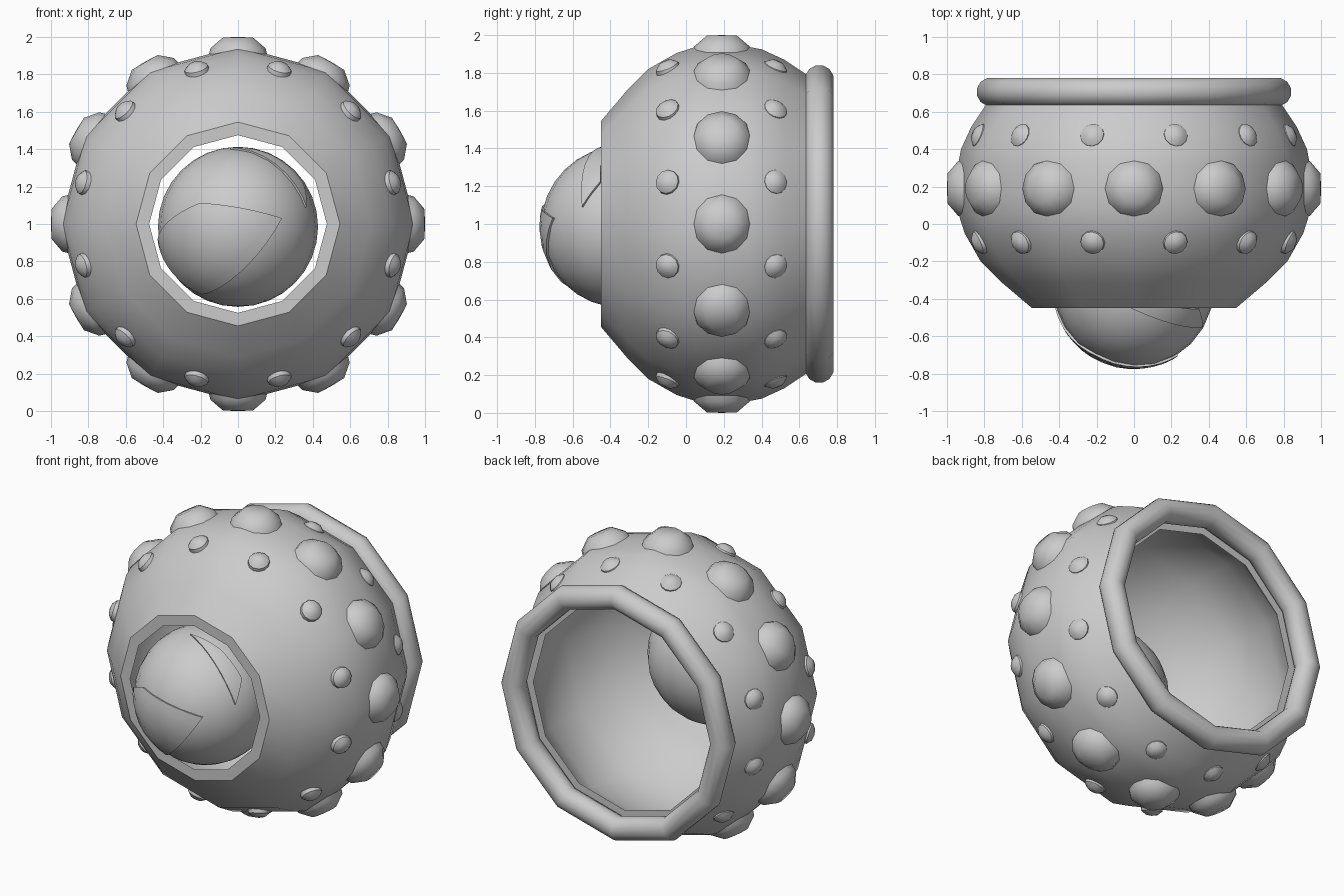
import bpy
import bmesh
from math import pi, cos, sin, sqrt, radians
from mathutils import Matrix, Vector

old = bpy.data.objects.get("Cube")
if old:
    bpy.data.objects.remove(old, do_unlink=True)

SIDES = 12
MID = Vector((0, 0.19, 1))                # middle of the body
TO_BACK = Matrix.Translation((0, 0, 1)) @ Matrix.Rotation(-pi / 2, 4, 'X')


def finish(name, bm, matrix=None):
    """Turn a bmesh into a smooth shaded object that keeps its sharp edges."""
    bmesh.ops.recalc_face_normals(bm, faces=bm.faces)
    mesh = bpy.data.meshes.new(name)
    bm.to_mesh(mesh)
    bm.free()
    obj = bpy.data.objects.new(name, mesh)
    bpy.context.collection.objects.link(obj)
    obj.matrix_world = matrix or Matrix()
    bpy.ops.object.select_all(action='DESELECT')
    obj.select_set(True)
    bpy.context.view_layer.objects.active = obj
    bpy.ops.object.shade_smooth_by_angle(angle=radians(40))
    return obj


def lathe(name, profile, matrix, closed=False):
    """Spin (radius, height) points around local z."""
    bm = bmesh.new()
    verts = [bm.verts.new((r, 0, h)) for r, h in profile]
    pairs = list(zip(verts, verts[1:]))
    if closed:
        pairs.append((verts[-1], verts[0]))
    edges = [bm.edges.new(p) for p in pairs]
    bmesh.ops.spin(bm, geom=verts + edges, cent=(0, 0, 0), axis=(0, 0, 1),
                   angle=2 * pi, steps=SIDES, use_merge=False)
    bmesh.ops.remove_doubles(bm, verts=bm.verts, dist=0.0005)
    return finish(name, bm, matrix)


# Hollow body, open at front and back
outer = [(0.545, -0.45), (0.71, -0.31), (0.82, -0.2), (0.905, -0.05),
         (0.94, 0.06), (0.95, 0.19), (0.94, 0.32), (0.925, 0.4),
         (0.87, 0.52), (0.79, 0.64)]
inner = [(0.67, 0.64), (0.79, 0.52), (0.86, 0.36), (0.875, 0.19),
         (0.86, 0.04), (0.75, -0.2), (0.64, -0.31), (0.475, -0.45)]
lathe("body_shell", outer + inner, TO_BACK, closed=True)

# Rounded collar around the back opening
ring = [(0.765 + 0.077 * cos(a), 0.706 + 0.077 * sin(a))
        for a in (2 * pi * (i + 0.5) / SIDES for i in range(SIDES))]
lathe("back_collar", ring, TO_BACK, closed=True)


def place(loc, direction):
    turn = direction.to_track_quat('Z', 'Y').to_matrix().to_4x4()
    return Matrix.Translation(loc) @ turn


# Studs: one belt of large ones, a belt of small ones on each side
large = [(0.165, 0.87), (0.147, 0.94), (0.08, 0.997), (0, 1.0)]
small = [(0.07, -0.04), (0.064, 0.003), (0.036, 0.026), (0, 0.032)]
for i in range(SIDES):
    a = 2 * pi * i / SIDES
    lathe(f"large_stud_{i + 1}", large, place(MID, Vector((cos(a), 0, sin(a)))))
    a += pi / SIDES
    radial = Vector((cos(a), 0, sin(a)))
    for side, y in (("front", -0.1), ("back", 0.475)):
        loc = radial * 0.862 + Vector((0, y, 1))
        facing = radial + Vector((0, (y - MID.y) * 1.4, 0))
        lathe(f"small_{side}_stud_{i + 1}", small, place(loc, facing))

# Ball in the front opening
BALL = Vector((0, -0.34, 0.985))
RADIUS = 0.428
bm = bmesh.new()
bmesh.ops.create_uvsphere(bm, u_segments=24, v_segments=16, radius=RADIUS)
finish("ball", bm, Matrix.Translation(BALL))


def on_ball(x, z):
    x, z = x - BALL.x, z - BALL.z
    return Vector((x, -sqrt(max(0, RADIUS ** 2 - x * x - z * z)), z))


def shard(name, corners, steps=8):
    """Thin four-cornered plate that follows the ball."""
    a, b, c, d = [on_ball(*p) for p in corners]
    bm = bmesh.new()
    grid = []
    for i in range(steps + 1):
        u = i / steps
        row = []
        for j in range(steps + 1):
            p = a.lerp(b, u).lerp(d.lerp(c, u), j / steps)
            row.append(bm.verts.new(p.normalized() * (RADIUS + 0.009)))
        grid.append(row)
    for r, s in zip(grid, grid[1:]):
        for j in range(steps):
            bm.faces.new((r[j], r[j + 1], s[j + 1], s[j]))
    bmesh.ops.recalc_face_normals(bm, faces=bm.faces)
    bmesh.ops.solidify(bm, geom=bm.faces[:], thickness=0.025)
    # Keep the outer skin at the wanted height whichever way it thickened
    top = max(v.co.length for v in bm.verts)
    bmesh.ops.scale(bm, vec=Vector.Fill(3, (RADIUS + 0.009) / top), verts=bm.verts)
    finish(name, bm, Matrix.Translation(BALL))


# Cracked plates on the ball
shard("front_shard", [(0.23, 1.03), (-0.19, 0.63), (-0.42, 0.9), (-0.2, 1.11)])
shard("upper_shard", [(0.36, 1.09), (-0.04, 1.4), (0.18, 1.36), (0.34, 1.22)])
